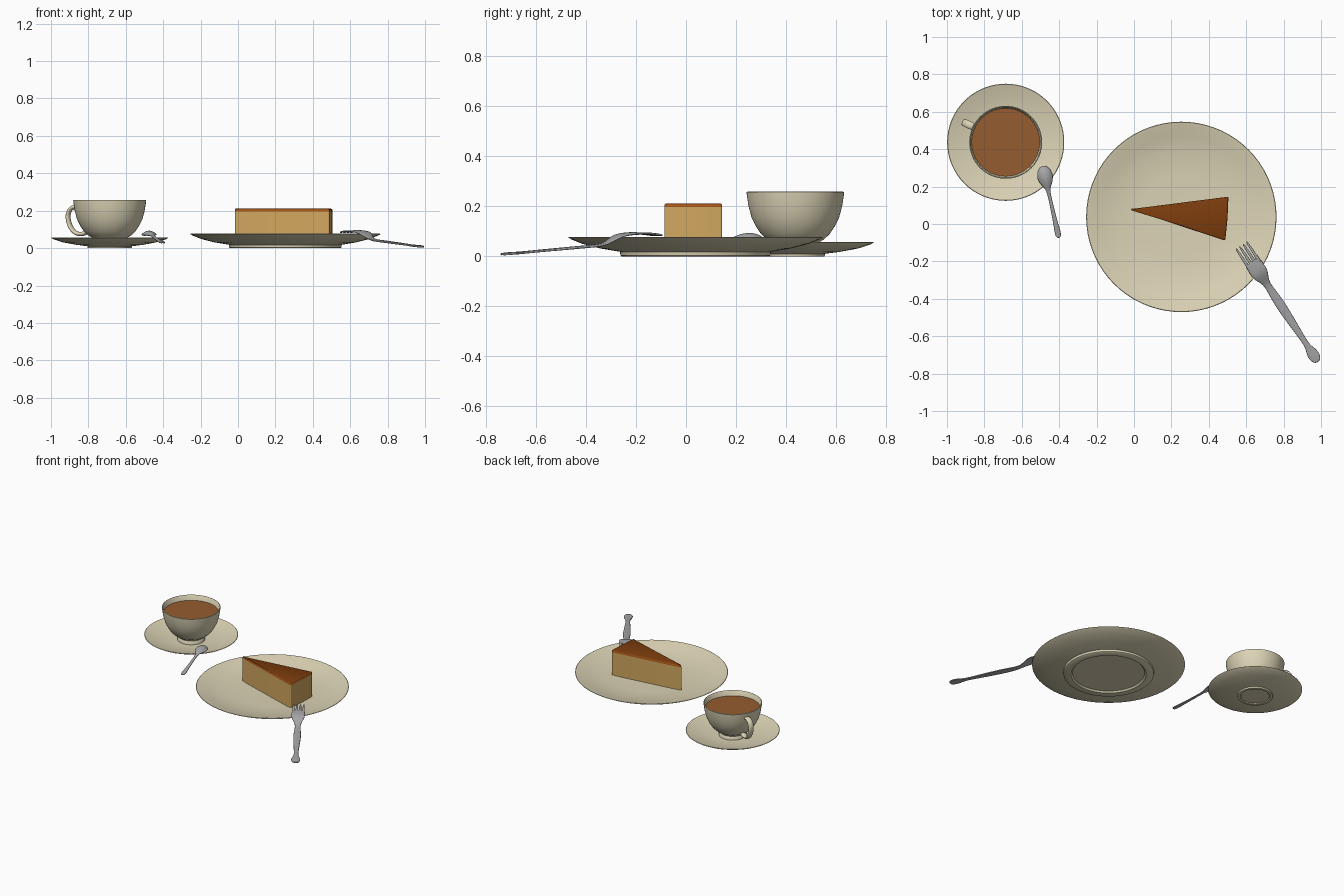
import bpy, bmesh, math
from mathutils import Vector

if "Cube" in bpy.data.objects:
    bpy.data.objects.remove(bpy.data.objects["Cube"])


def material(name, rgb):
    m = bpy.data.materials.new(name)
    m.diffuse_color = (*rgb, 1)
    m.use_nodes = True
    m.node_tree.nodes["Principled BSDF"].inputs["Base Color"].default_value = m.diffuse_color
    return m


CREAM = material("cream_china", (0.72, 0.66, 0.47))
CAKE = material("cake_sponge", (0.64, 0.39, 0.115))
GLAZE = material("dark_glaze", (0.20, 0.045, 0.004))
CARAMEL = material("caramel_edge", (0.42, 0.10, 0.008))
COFFEE = material("coffee", (0.30, 0.108, 0.028))
STEEL = material("steel", (0.38, 0.38, 0.39))


def finish(name, bm, mats, angle=40, subsurf=0):
    bmesh.ops.remove_doubles(bm, verts=bm.verts, dist=1e-5)
    bmesh.ops.recalc_face_normals(bm, faces=bm.faces)
    me = bpy.data.meshes.new(name)
    bm.to_mesh(me)
    bm.free()
    ob = bpy.data.objects.new(name, me)
    bpy.context.collection.objects.link(ob)
    for m in mats:
        me.materials.append(m)
    if subsurf:
        mod = ob.modifiers.new("smooth", 'SUBSURF')
        mod.levels = mod.render_levels = subsurf
    bpy.ops.object.select_all(action='DESELECT')
    ob.select_set(True)
    bpy.context.view_layer.objects.active = ob
    bpy.ops.object.shade_smooth_by_angle(angle=math.radians(angle))
    return ob


def revolve(name, centre, profile, mat, n=72):
    """Turn a (radius, z) profile that starts and ends on the axis."""
    bm = bmesh.new()
    rings = []
    for r, z in profile:
        if r == 0:
            rings.append([bm.verts.new((*centre, z))] * n)
        else:
            rings.append([bm.verts.new((centre[0] + r * math.cos(2 * math.pi * i / n),
                                        centre[1] + r * math.sin(2 * math.pi * i / n), z))
                          for i in range(n)])
    for a, b in zip(rings, rings[1:]):
        for i in range(n):
            j = (i + 1) % n
            vs = list(dict.fromkeys((a[i], a[j], b[j], b[i])))
            if len(vs) > 2:
                bm.faces.new(vs)
    return finish(name, bm, [mat])


def skin(bm, sections):
    """Join equal closed loops of points into a capped tube."""
    loops = [[bm.verts.new(p) for p in s] for s in sections]
    n = len(loops[0])
    for a, b in zip(loops, loops[1:]):
        for i in range(n):
            j = (i + 1) % n
            bm.faces.new((a[i], a[j], b[j], b[i]))
    bm.faces.new(loops[0])
    bm.faces.new(loops[-1])


def strip(bm, start, end, stations, thick, side=0.0):
    """Flat tapered bar; stations are (distance, half width, z, dome)."""
    s = Vector((*start, 0))
    u = (Vector((*end, 0)) - s).normalized()
    v = Vector((-u.y, u.x, 0))
    sections = []
    for d, w, z, dome in stations:
        def pt(t, off):
            return s + u * d + v * (side + w * t) + Vector((0, 0, z + off + dome * (1 - t * t)))
        sections.append([pt(t, thick / 2) for t in (-1, -0.5, 0, 0.5, 1)] +
                        [pt(t, -thick / 2) for t in (1, 0.5, 0, -0.5, -1)])
    skin(bm, sections)


# Plate
revolve("plate", (0.253, 0.038), [
    (0, 0.011), (0.24, 0.011), (0.25, 0), (0.295, 0), (0.30, 0.004), (0.302, 0.018),
    (0.38, 0.031), (0.45, 0.049), (0.495, 0.067), (0.509, 0.075), (0.506, 0.077),
    (0.49, 0.074), (0.43, 0.055), (0.35, 0.039), (0.27, 0.031), (0.22, 0.028), (0, 0.028)], CREAM)

# Saucer
CUP = (-0.686, 0.437)
revolve("saucer", CUP, [
    (0, 0.005), (0.095, 0.005), (0.10, 0), (0.117, 0), (0.119, 0.010), (0.18, 0.018),
    (0.25, 0.031), (0.30, 0.047), (0.313, 0.055), (0.310, 0.057), (0.295, 0.053),
    (0.24, 0.037), (0.17, 0.025), (0.12, 0.021), (0, 0.020)], CREAM)

# Cup with foot ring and hollow inside
revolve("cup", CUP, [
    (0, 0.021), (0.092, 0.021), (0.092, 0.03), (0.084, 0.045), (0.09, 0.053), (0.115, 0.068),
    (0.138, 0.090), (0.158, 0.120), (0.175, 0.155), (0.187, 0.200), (0.194, 0.245),
    (0.195, 0.256), (0.191, 0.258), (0.187, 0.254), (0.179, 0.200), (0.165, 0.155),
    (0.148, 0.120), (0.11, 0.078), (0.06, 0.06), (0, 0.058)], CREAM)

# Coffee surface
revolve("coffee", CUP, [(0, 0.205), (0.178, 0.205), (0.182, 0.220), (0, 0.220)], COFFEE)

# Cup handle: oval section swept along a path in the radial plane
path = [(0.180, 0.215), (0.205, 0.222), (0.230, 0.214), (0.247, 0.188), (0.247, 0.150),
        (0.232, 0.110), (0.205, 0.080), (0.170, 0.072), (0.125, 0.085)]
ang = math.radians(154.5)
rad = Vector((math.cos(ang), math.sin(ang), 0))
tan = Vector((-rad.y, rad.x, 0))
up = Vector((0, 0, 1))
pts = [Vector((*CUP, 0)) + rad * r + up * z for r, z in path]
sections = []
for i, p in enumerate(pts):
    t = (pts[min(i + 1, len(pts) - 1)] - pts[max(i - 1, 0)]).normalized()
    nrm = t.cross(tan)
    sections.append([p + tan * 0.022 * math.cos(k * math.pi / 4) + nrm * 0.013 * math.sin(k * math.pi / 4)
                     for k in range(8)])
bm = bmesh.new()
skin(bm, sections)
finish("cup_handle", bm, [CREAM], 60, 2)


# Cake slice: wedge prisms for sponge and glaze
def wedge(z0, z1):
    bm = bmesh.new()
    outline = [(-0.022, 0.079), (0.488, -0.089), (0.500, 0.03), (0.505, 0.146)]
    base = bm.faces.new([bm.verts.new((x, y, z0)) for x, y in outline])
    new = bmesh.ops.extrude_face_region(bm, geom=[base])["geom"]
    bmesh.ops.translate(bm, verts=[g for g in new if isinstance(g, bmesh.types.BMVert)],
                        vec=(0, 0, z1 - z0))
    bmesh.ops.recalc_face_normals(bm, faces=bm.faces)
    upright = [e for e in bm.edges if abs(e.verts[0].co.z - e.verts[1].co.z) > 1e-4]
    bmesh.ops.bevel(bm, geom=upright, offset=0.009, segments=4, profile=0.5, affect='EDGES')
    return bm


finish("cake_sponge", wedge(0.027, 0.196), [CAKE])
bm = wedge(0.196, 0.211)
rim = [e for e in bm.edges if all(v.co.z > 0.21 for v in e.verts)]
bmesh.ops.bevel(bm, geom=rim, offset=0.008, segments=3, profile=0.5, affect='EDGES')
bm.normal_update()
for f in bm.faces:
    f.material_index = 1 if f.normal.z < 0.6 else 0
finish("cake_glaze", bm, [GLAZE, CARAMEL])

# Fork: handle and four tines
A, B = (0.577, -0.118), (0.980, -0.732)
bm = bmesh.new()
strip(bm, A, B, [
    (0.098, 0.042, 0.089, 0.004), (0.11, 0.044, 0.089, 0.004), (0.16, 0.047, 0.086, 0.004),
    (0.19, 0.043, 0.078, 0.003), (0.22, 0.026, 0.062, 0.002), (0.25, 0.018, 0.047, 0.002),
    (0.29, 0.021, 0.040, 0.003), (0.36, 0.027, 0.035, 0.003), (0.45, 0.024, 0.028, 0.003),
    (0.55, 0.018, 0.021, 0.002), (0.635, 0.013, 0.014, 0.002), (0.66, 0.024, 0.012, 0.002),
    (0.695, 0.033, 0.010, 0.003), (0.725, 0.028, 0.008, 0.002), (0.742, 0.012, 0.007, 0.001)],
    0.009)
finish("fork_handle", bm, [STEEL], 60, 2)
bm = bmesh.new()
for k in (-1.5, -0.5, 0.5, 1.5):
    strip(bm, A, B, [(-0.008, 0.003, 0.083, 0), (0.01, 0.006, 0.087, 0), (0.06, 0.0075, 0.092, 0),
                     (0.11, 0.0085, 0.091, 0), (0.125, 0.009, 0.090, 0)], 0.008, k * 0.0225)
finish("fork_tines", bm, [STEEL], 60, 1)

# Spoon lying face down on the saucer rim
bm = bmesh.new()
strip(bm, (-0.488, 0.310), (-0.402, -0.072), [
    (0.0, 0.012, 0.066, 0.002), (0.010, 0.026, 0.068, 0.010), (0.03, 0.038, 0.070, 0.019),
    (0.06, 0.044, 0.070, 0.023), (0.09, 0.035, 0.070, 0.018), (0.115, 0.020, 0.070, 0.008),
    (0.135, 0.010, 0.067, 0.002), (0.19, 0.009, 0.057, 0.002), (0.26, 0.011, 0.046, 0.002),
    (0.32, 0.013, 0.037, 0.002), (0.365, 0.017, 0.031, 0.002), (0.385, 0.014, 0.029, 0.002),
    (0.394, 0.006, 0.028, 0.001)], 0.007)
finish("spoon", bm, [STEEL], 60, 2)
